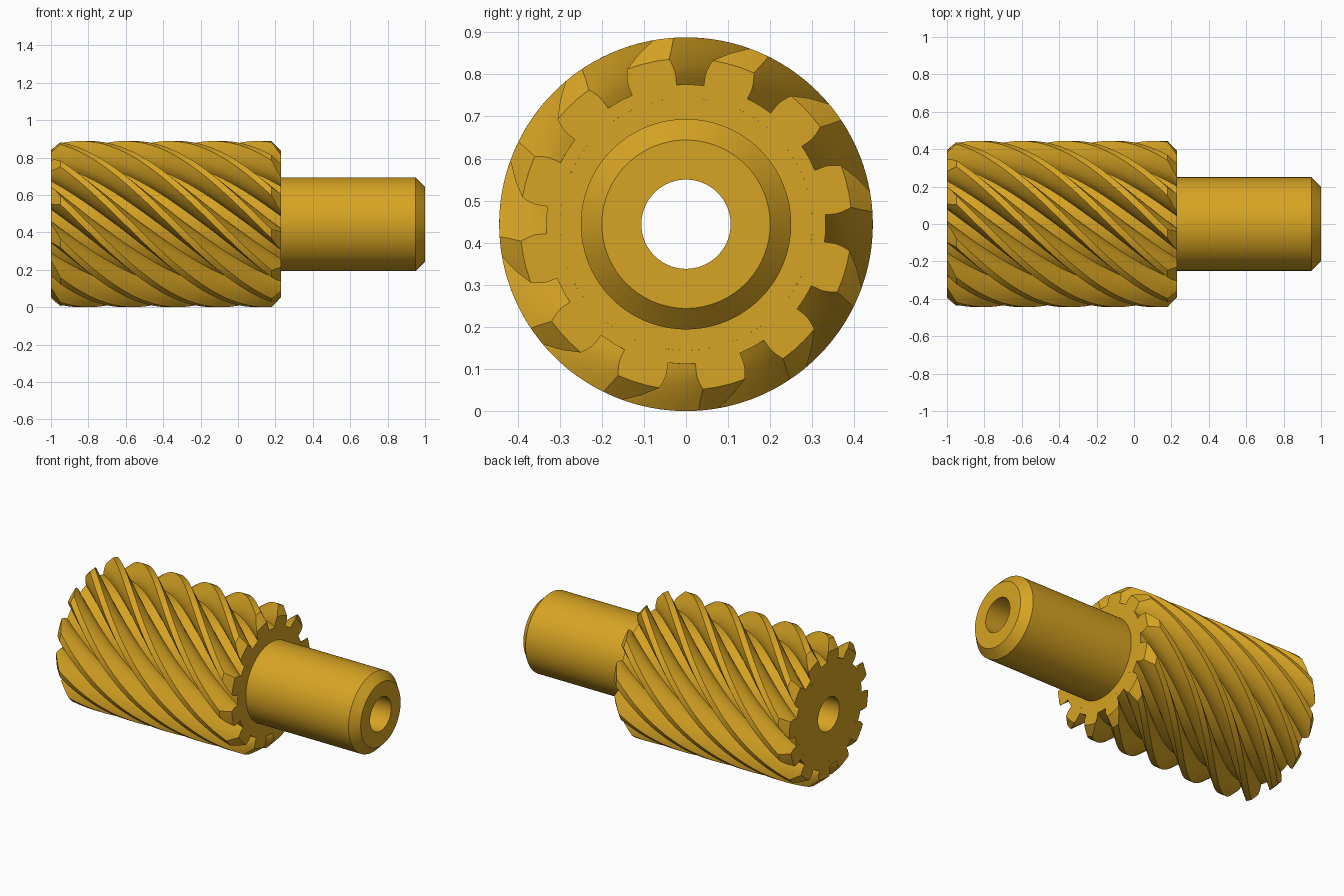
import bpy, bmesh, math
from math import cos, sin, tan, acos, radians, pi

if "Cube" in bpy.data.objects:
    bpy.data.objects.remove(bpy.data.objects["Cube"])

TEETH = 12
TIP, PITCH, ROOT, HUB = 0.444, 0.394, 0.332, 0.30
AXIS_Z = 0.444
X0, X1, CH = -1.0, 0.23, 0.05           # gear ends and chamfer size
LEAD = 2.83                             # axial length of one full helix turn
PHASE = radians(88.3)                   # angle of a gap centre at the shaft end
ALPHA = radians(25.8)                   # transverse pressure angle
BASE = PITCH * cos(ALPHA)

brass = bpy.data.materials.new("golden brass")
brass.diffuse_color = (0.68, 0.37, 0.017, 1)
brass.use_nodes = True
brass.node_tree.nodes["Principled BSDF"].inputs["Base Color"].default_value = brass.diffuse_color


def place(x, r, a):
    return (x, r * cos(a), AXIS_Z + r * sin(a))


def make_object(name, bm):
    bmesh.ops.recalc_face_normals(bm, faces=bm.faces)
    me = bpy.data.meshes.new(name)
    bm.to_mesh(me)
    bm.free()
    me.materials.append(brass)
    ob = bpy.data.objects.new(name, me)
    bpy.context.collection.objects.link(ob)
    bpy.ops.object.select_all(action='DESELECT')
    ob.select_set(True)
    bpy.context.view_layer.objects.active = ob
    bpy.ops.object.shade_smooth_by_angle(angle=radians(28))
    return ob


def skin(bm, rings, closed=True):
    for a, b in zip(rings, rings[1:]):
        n = len(a)
        for i in range(n):
            j = (i + 1) % n
            bm.faces.new((a[i], a[j], b[j], b[i]))


def half_gap(r):
    """Half of the gap angle at radius r, following an involute flank."""
    def inv(rad):
        a = acos(min(1, BASE / rad))
        return tan(a) - a
    return pi / TEETH / 2 + inv(max(r, BASE)) - inv(PITCH) + (r - ROOT) * 0.02


def section(limit):
    """Polar outline of the gear, cut off at the radius limit."""
    pts = []
    step = 2 * pi / TEETH
    radii = [ROOT + (limit - ROOT) * i / 7 for i in range(8)]
    for t in range(TEETH):
        c = t * step
        g0, g1 = half_gap(ROOT), half_gap(limit)
        pts += [(ROOT, c + g0 * k) for k in (-0.5, 0, 0.5)]
        pts += [(r, c + half_gap(r)) for r in radii]
        land = step - 2 * g1
        pts += [(limit, c + g1 + land * k / 3) for k in (1, 2)]
        pts += [(r, c + step - half_gap(r)) for r in reversed(radii)]
    return pts


# Helical gear: twisted tooth sections with chamfered ends
xs = [X0, X0 + CH / 2]
xs += [X0 + CH + (X1 - X0 - 2 * CH) * i / 48 for i in range(49)]
xs += [X1 - CH / 2, X1]
bm = bmesh.new()
rings = []
for x in xs:
    limit = TIP - max(0, CH - min(x - X0, X1 - x))
    turn = PHASE + (x - X1) / LEAD * 2 * pi
    outline = section(limit)
    ring = [bm.verts.new(place(x, r, a + turn)) for r, a in outline]
    hub = [bm.verts.new(place(x, HUB, a + turn)) for r, a in outline] if x in (X0, X1) else None
    if x == X0:
        rings.append(hub)
    rings.append(ring)
    if x == X1:
        rings.append(hub)
skin(bm, rings)
make_object("helical_gear", bm)

# Shaft with chamfered end, through bore and flat end faces of the gear
profile = [(X1, HUB), (X1, 0.25), (0.95, 0.25), (1.0, 0.20),
           (1.0, 0.106), (X0, 0.106), (X0, HUB)]
SEG = 96
bm = bmesh.new()
skin(bm, [[bm.verts.new(place(x, r, 2 * pi * i / SEG)) for i in range(SEG)]
          for x, r in profile])
# This open sleeve has its material on the outside of the shaft
shaft = make_object("shaft_and_bore", bm)
face = next(p for p in shaft.data.polygons if abs(p.center.x - 0.59) < 0.01)
if face.normal.y * face.center.y + face.normal.z * (face.center.z - AXIS_Z) < 0:
    shaft.data.flip_normals()
gear = bpy.data.objects["helical_gear"]
end = next(p for p in gear.data.polygons if abs(p.center.x - X1) < 1e-5)
if end.normal.x < 0:
    gear.data.flip_normals()
